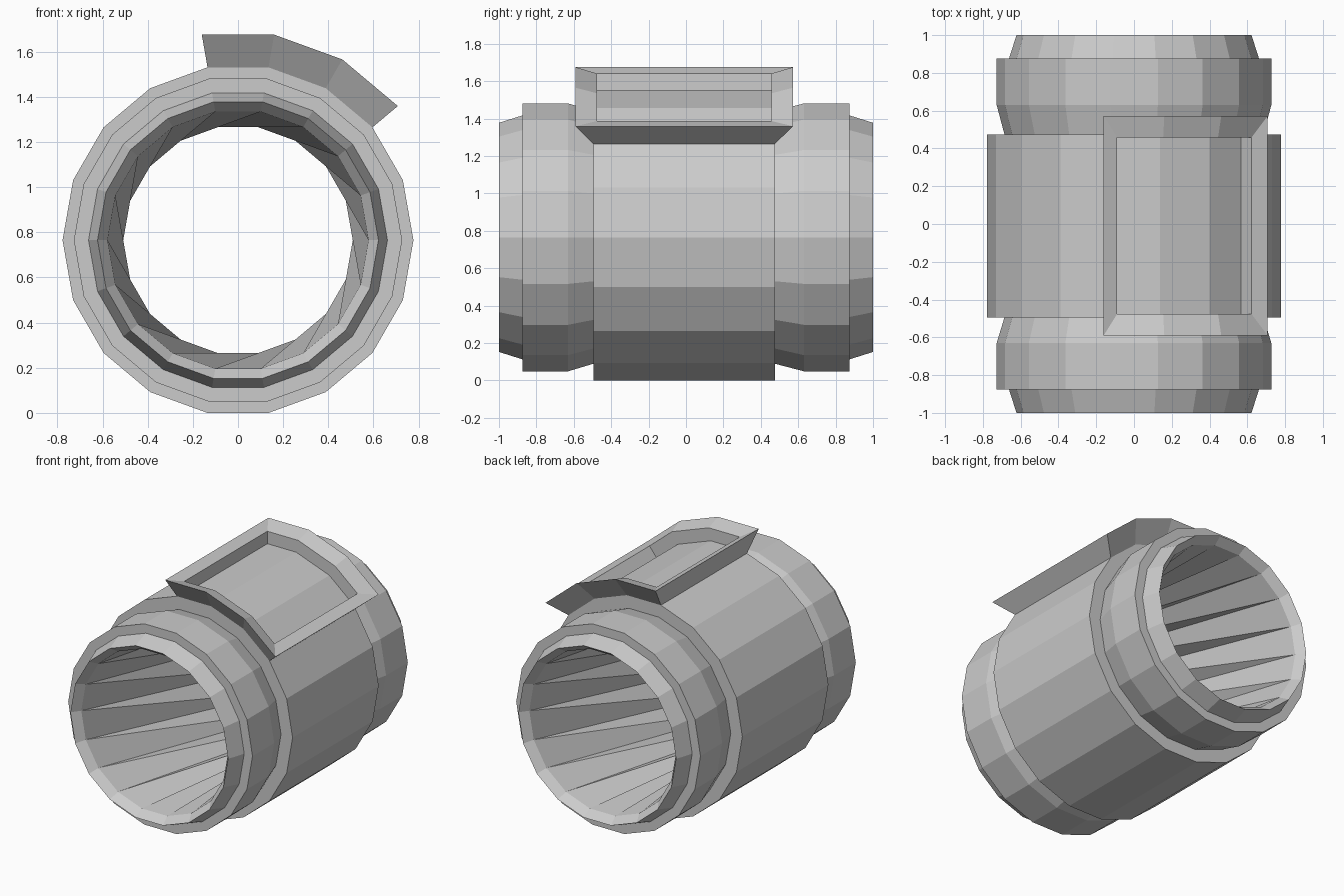
import bpy, bmesh
from math import cos, sin, radians
from mathutils import Vector

if "Cube" in bpy.data.objects:
    bpy.data.objects.remove(bpy.data.objects["Cube"])

N, CZ = 18, 0.765          # sides and axis height


def polar(r, deg, y):
    a = radians(deg)
    return Vector((r * cos(a), y, CZ + r * sin(a)))


def finish(bm, name):
    bmesh.ops.remove_doubles(bm, verts=bm.verts, dist=1e-5)
    bmesh.ops.recalc_face_normals(bm, faces=bm.faces)
    me = bpy.data.meshes.new(name)
    bm.to_mesh(me)
    bm.free()
    ob = bpy.data.objects.new(name, me)
    bpy.context.collection.objects.link(ob)
    return ob


# Stepped sleeve: (y, radius) profile spun around the y axis
profile = [(-0.94, 0.578), (-1, 0.622), (-0.875, 0.662), (-0.875, 0.727),
           (-0.63, 0.727), (-0.495, 0.686), (-0.495, 0.777),
           (0.475, 0.777), (0.475, 0.686), (0.63, 0.727), (0.875, 0.727),
           (0.875, 0.662), (1, 0.622), (0.94, 0.578)]
bm = bmesh.new()
rings = [[bm.verts.new(polar(r, 20 * i, y)) for i in range(N)] for y, r in profile]
for k, (a, b) in enumerate(zip(rings, rings[1:])):
    for i in range(N):
        if k == 6 and 2 <= i <= 4:      # opening under the raised frame
            continue
        j = (i + 1) % N
        bm.faces.new((a[i], a[j], b[j], b[i]))
# Bore: front and back rims joined with a 60 degree twist
f, b = rings[0], rings[-1]
for i in range(N):
    j, p, q = (i + 1) % N, (i + 3) % N, (i + 4) % N
    bm.faces.new((f[i], f[j], b[p]))
    bm.faces.new((f[j], b[q], b[p]))
finish(bm, "sleeve")

# Raised frame: nested loops for base, outer rim, inner rim and recessed floor
bm = bmesh.new()


def frame_rows(r, y0, y1, inset):
    rows = []
    for y in (y0, y1):
        p = [polar(r, d, y) for d in (40, 60, 80, 100)]
        ends = p[0].lerp(p[1], inset * 1.2), p[3].lerp(p[2], inset)
        rows.append([bm.verts.new(v) for v in (ends[0], p[1], p[2], ends[1])])
    return rows


levels = [frame_rows(0.777, -0.495, 0.475, 0), frame_rows(0.924, -0.59, 0.572, 0),
          frame_rows(0.89, -0.477, 0.458, 0.21), frame_rows(0.80, -0.477, 0.458, 0.18)]
loops = [front + back[::-1] for front, back in levels]
for a, b in zip(loops, loops[1:]):
    for i in range(8):
        j = (i + 1) % 8
        bm.faces.new((a[i], a[j], b[j], b[i]))
front, back = levels[-1]
for i in range(3):
    bm.faces.new((front[i], front[i + 1], back[i + 1], back[i]))
finish(bm, "raised_frame")
